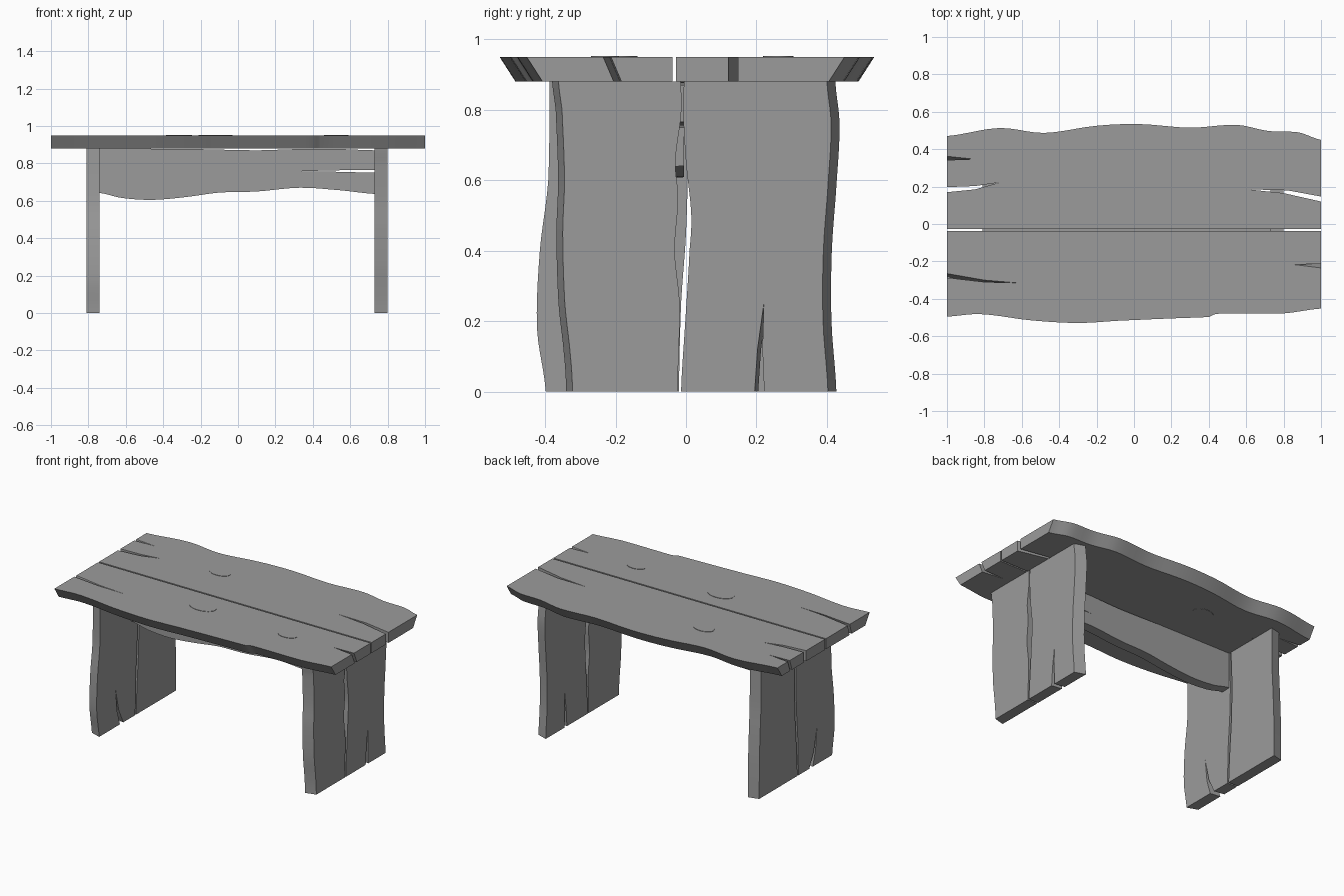
import bpy, bmesh, math

if "Cube" in bpy.data.objects:
    bpy.data.objects.remove(bpy.data.objects["Cube"])

wood = bpy.data.materials.new("dark_grey_wood")
wood.diffuse_color = (.33, .33, .33, 1)
wood.use_nodes = True
wood.node_tree.nodes["Principled BSDF"].inputs["Base Color"].default_value = wood.diffuse_color


def wavy(pts, off=0.0, n=5):
    """Smooth curve through (u, v) points; off shifts v on the far face."""
    out = []
    for i in range(len(pts) - 1):
        p0, p1, p2 = pts[max(i - 1, 0)], pts[i], pts[i + 1]
        p3 = pts[min(i + 2, len(pts) - 1)]
        for k in range(n):
            t = k / n
            u = p1[0] + (p2[0] - p1[0]) * t
            v = 0.5 * (2 * p1[1] + (p2[1] - p0[1]) * t
                       + (2 * p0[1] - 5 * p1[1] + 4 * p2[1] - p3[1]) * t * t
                       + (3 * p1[1] - p0[1] - 3 * p2[1] + p3[1]) * t ** 3)
            out.append((u, v, off))
    out.append((*pts[-1], off))
    return out


def crack(pts, off=0.0):
    return [(u, v, off) for u, v in pts]


def plank(name, outline, near, far, place):
    """Slab between two outlines; place(u, v, depth) gives the position."""
    bm = bmesh.new()
    a = [bm.verts.new(place(u, v, near)) for u, v, o in outline]
    b = [bm.verts.new(place(u, v + o, far)) for u, v, o in outline]
    bm.faces.new(a)
    bm.faces.new(b[::-1])
    for i in range(len(a)):
        j = (i + 1) % len(a)
        bm.faces.new((a[i], b[i], b[j], a[j]))
    bmesh.ops.recalc_face_normals(bm, faces=bm.faces)
    finish(name, bm)


def finish(name, bm):
    me = bpy.data.meshes.new(name)
    bm.to_mesh(me)
    bm.free()
    me.materials.append(wood)
    ob = bpy.data.objects.new(name, me)
    bpy.context.collection.objects.link(ob)
    bpy.ops.object.select_all(action='DESELECT')
    ob.select_set(True)
    bpy.context.view_layer.objects.active = ob
    bpy.ops.object.shade_smooth_by_angle(angle=math.radians(25))
    return ob


flat = lambda u, v, d: (u, v, d)        # tabletop
upright = lambda u, v, d: (d, v, u)     # legs
lengthwise = lambda u, v, d: (u, d, v)  # stretcher

# Tabletop planks with live edges and end cracks
back = [(-1, -.028, 0), (1, -.028, 0)]
back += crack([(1, .12), (.8, .165), (.61, .185), (.82, .18), (1, .147)])
back += wavy([(1, .45), (.88, .49), (.72, .497), (.55, .53), (.3, .515), (.03, .534),
              (-.2, .525), (-.48, .487), (-.72, .513), (-1, .47)], -.045)
back += crack([(-1, .362), (-.855, .347), (-1, .342)], -.025)
back += crack([(-1, .197), (-.85, .203), (-.72, .222), (-.85, .185), (-1, .17)])
plank("top_plank_back", back, .95, .88, flat)

front = [(1, -.038, 0), (-1, -.038, 0)]
front += crack([(-1, -.265), (-.8, -.3), (-.62, -.315), (-.8, -.31), (-1, -.287)], -.02)
front += wavy([(-1, -.495), (-.82, -.482), (-.55, -.515), (-.3, -.529), (-.08, -.517),
               (.2, -.505), (.4, -.497), (.44, -.48), (.8, -.478), (1, -.452)], .045)
front += crack([(1, -.235), (.855, -.217), (1, -.213)], .03)
plank("top_plank_front", front, .95, .88, flat)

# Knots, just proud of the tabletop
for i, (x, y, rx, ry) in enumerate([(-.315, .262, .07, .043), (-.12, -.195, .09, .057),
                                    (.525, -.23, .065, .04)]):
    bm = bmesh.new()
    bmesh.ops.create_cone(bm, cap_ends=True, segments=24, radius1=1, radius2=1, depth=.074)
    for v in bm.verts:
        v.co = (x + v.co.x * rx, y + v.co.y * ry, .9155 + v.co.z)
    finish(f"knot_{i + 1}", bm)

# Right leg planks (outer face first, inner face slightly wider)
leg = wavy([(0, -.322), (.1, -.328), (.25, -.344), (.45, -.35), (.6, -.345), (.8, -.352), (.88, -.362)], -.018)
leg += wavy([(.88, -.015), (.8, -.013), (.65, -.03), (.55, -.022), (.4, -.032), (.25, -.018), (0, -.024)])
plank("right_leg_front", leg, .80, .73, upright)
leg = wavy([(0, -.014), (.2, -.002), (.4, .01), (.5, .015), (.65, 0), (.8, -.008), (.88, -.006)])
leg += wavy([(.88, .4), (.76, .412), (.6, .404), (.4, .39), (.2, .389), (0, .403)], .024)
leg += crack([(0, .222), (.12, .217), (.25, .221), (.12, .203), (0, .195)], .01)
plank("right_leg_back", leg, .80, .73, upright)

# Left leg planks
leg = wavy([(0, -.374), (.18, -.399), (.4, -.391), (.6, -.367), (.88, -.364)], -.024)
leg += wavy([(.88, 0), (.65, .005), (.45, 0), (.25, -.014), (0, -.02)])
leg += crack([(0, -.135), (.1, -.183), (.25, -.216), (.1, -.2), (0, -.17)], -.01)
plank("left_leg_front", leg, -.81, -.74, upright)
leg = wavy([(0, -.01), (.2, 0), (.4, .014), (.65, .02), (.88, .012)])
leg += wavy([(.88, .37), (.6, .372), (.45, .38), (.25, .388), (0, .39)], .018)
plank("left_leg_back", leg, -.81, -.74, upright)

# Stretcher under the seam, wavy bottom and a crack at the right end
rail = wavy([(-.74, .642), (-.62, .615), (-.46, .605), (-.28, .62), (-.1, .644), (.1, .65),
             (.33, .67), (.55, .656), (.73, .637)], .004)
rail += crack([(.73, .75), (.5, .756), (.31, .757), (.5, .763), (.73, .765)])
rail += wavy([(.73, .87), (.5, .878), (.3, .876), (.1, .87), (-.2, .876), (-.74, .88)])
plank("stretcher", rail, -.065, -.005, lengthwise)
